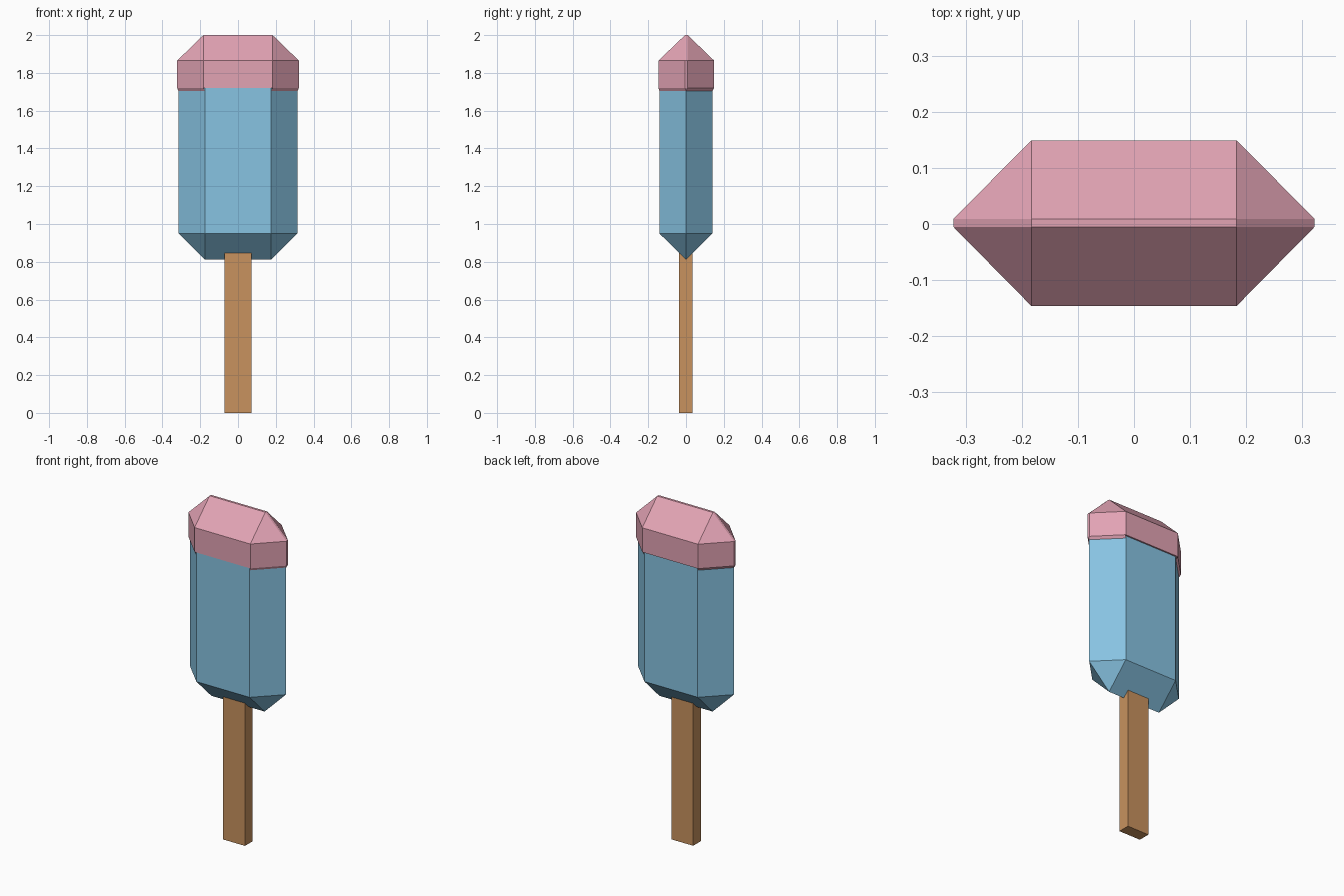
import bpy
import bmesh

cube = bpy.data.objects.get("Cube")
if cube:
    bpy.data.objects.remove(cube, do_unlink=True)


def material(name, colour):
    mat = bpy.data.materials.new(name)
    mat.use_nodes = True
    mat.diffuse_color = (*colour, 1)
    bsdf = mat.node_tree.nodes["Principled BSDF"]
    bsdf.inputs["Base Color"].default_value = (*colour, 1)
    return mat


def finish(name, bm, mat):
    bmesh.ops.recalc_face_normals(bm, faces=bm.faces)
    mesh = bpy.data.meshes.new(name)
    bm.to_mesh(mesh)
    bm.free()
    mesh.materials.append(mat)
    obj = bpy.data.objects.new(name, mesh)
    bpy.context.collection.objects.link(obj)
    return obj


def outline(tip, shoulder, back, front, edge_back, edge_front):
    """Flattened octagon, pointed towards both sides."""
    right = [(shoulder, front), (tip, edge_front), (tip, edge_back), (shoulder, back)]
    return right + [(-x, y) for x, y in reversed(right)]


def gem_bar(name, shape, z_flat, z_shoulder, z_ridge, mat):
    """Prism closed flat at one end and by a hipped ridge at the other."""
    bm = bmesh.new()
    rings = []
    shoulder = shape[0][0]
    for z in (z_flat, z_shoulder):
        rings.append([bm.verts.new((x, y, z)) for x, y in shape])
    # The ridge repeats the outline, pulled in to the shoulders and the thin edge
    ys = (shape[1][1], shape[2][1])
    ridge = [(shoulder, ys[0])] * 2 + [(shoulder, ys[1])] * 2
    ridge += [(-x, y) for x, y in reversed(ridge)]
    rings.append([bm.verts.new((x, y, z_ridge)) for x, y in ridge])
    for low, high in zip(rings, rings[1:]):
        for i in range(len(shape)):
            j = (i + 1) % len(shape)
            bm.faces.new((low[i], low[j], high[j], high[i]))
    bm.faces.new(rings[0])
    bm.faces.new(rings[-1])
    bmesh.ops.remove_doubles(bm, verts=bm.verts, dist=0.0005)
    return finish(name, bm, mat)


blue = material("ice blue", (0.243, 0.546, 0.76))
pink = material("icing pink", (0.76, 0.366, 0.456))
wood = material("stick wood", (0.578, 0.287, 0.112))

# Ice body with its ridge pointing down
body_shape = outline(0.315, 0.175, 0.14, -0.141, 0, 0)
gem_bar("ice_body", body_shape, 1.74, 0.95, 0.812, blue)

# Icing cap with its ridge pointing up
cap_shape = outline(0.322, 0.183, 0.149, -0.146, 0.009, -0.005)
gem_bar("icing_cap", cap_shape, 1.72, 1.865, 2.0, pink)

# Slanted lips under the slanting sides of the cap
bm = bmesh.new()
for side in (-1, 1):
    for a, b in ((0, 1), (1, 2), (2, 3)):
        top = [(side * x, y, 1.72) for x, y in (cap_shape[a], cap_shape[b])]
        low = [(side * (x + 0.001), y, 1.705) for x, y in (body_shape[b], body_shape[a])]
        bm.faces.new([bm.verts.new(p) for p in top + low])
bmesh.ops.remove_doubles(bm, verts=bm.verts, dist=0.0005)
# Make the lips face outwards and down
lips = finish("cap_lips", bm, pink)
for face in lips.data.polygons:
    if face.normal.z > 0:
        face.flip()

# Stick
bm = bmesh.new()
bmesh.ops.create_cube(bm, size=1)
bmesh.ops.scale(bm, verts=bm.verts, vec=(0.143, 0.071, 0.9))
bmesh.ops.translate(bm, verts=bm.verts, vec=(0, -0.001, 0.45))
finish("stick", bm, wood)
